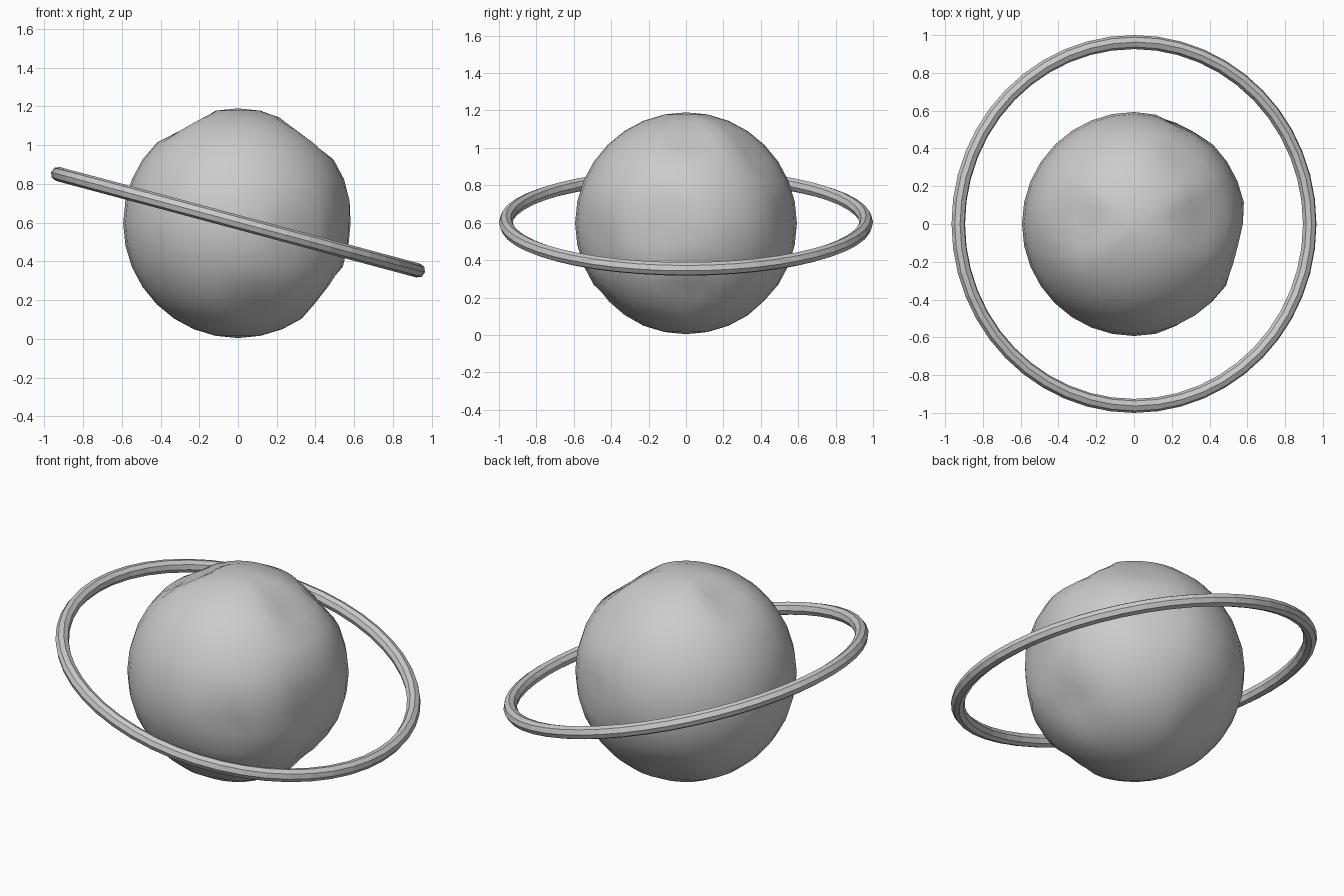
import bpy, math
from mathutils import Vector

if "Cube" in bpy.data.objects:
    bpy.data.objects.remove(bpy.data.objects["Cube"])

CENTRE = Vector((0, 0, 0.597))
RADIUS = 0.593


def material(name, value):
    m = bpy.data.materials.new(name)
    m.diffuse_color = (value, value, value, 1)
    m.use_nodes = True
    m.node_tree.nodes["Principled BSDF"].inputs["Base Color"].default_value = m.diffuse_color
    return m


grey = material("plain grey", 0.6)

# Planet body: a low-resolution globe
bpy.ops.mesh.primitive_uv_sphere_add(segments=32, ring_count=16, radius=RADIUS)
planet = bpy.context.object
planet.name = "planet"

# Shallow craters: direction, angular radius, depth
craters = [
    ((-0.46, 0.00, 0.85), 0.30, 0.035),
    ((0.60, 0.02, 0.78), 0.32, 0.035),
    ((0.98, -0.25, -0.05), 0.38, 0.035),
    ((0.80, 0.05, -0.62), 0.30, 0.035),
    ((0.42, 0.90, 0.05), 0.26, 0.025),
    ((0.55, -0.82, -0.10), 0.28, 0.025),
    ((0.45, 0.62, 0.65), 0.28, 0.025),
    ((0.15, -0.68, -0.70), 0.25, 0.025),
    ((-0.25, 0.66, -0.70), 0.28, 0.025),
]
for v in planet.data.vertices:
    direction = v.co.normalized()
    dent = 0
    for axis, size, depth in craters:
        t = direction.angle(Vector(axis)) / size
        if t < 1:
            dent = max(dent, depth * (1 - t * t))
    v.co = direction * (RADIUS - dent)
planet.location = CENTRE
planet.data.materials.append(grey)
bpy.ops.object.shade_smooth()

# Tilted ring
bpy.ops.mesh.primitive_torus_add(
    major_segments=48, minor_segments=8, major_radius=0.963, minor_radius=0.037,
    location=(0, 0, 0.602), rotation=(0, math.radians(15), 0))
ring = bpy.context.object
ring.name = "ring"
ring.data.materials.append(grey)
bpy.ops.object.shade_flat()
